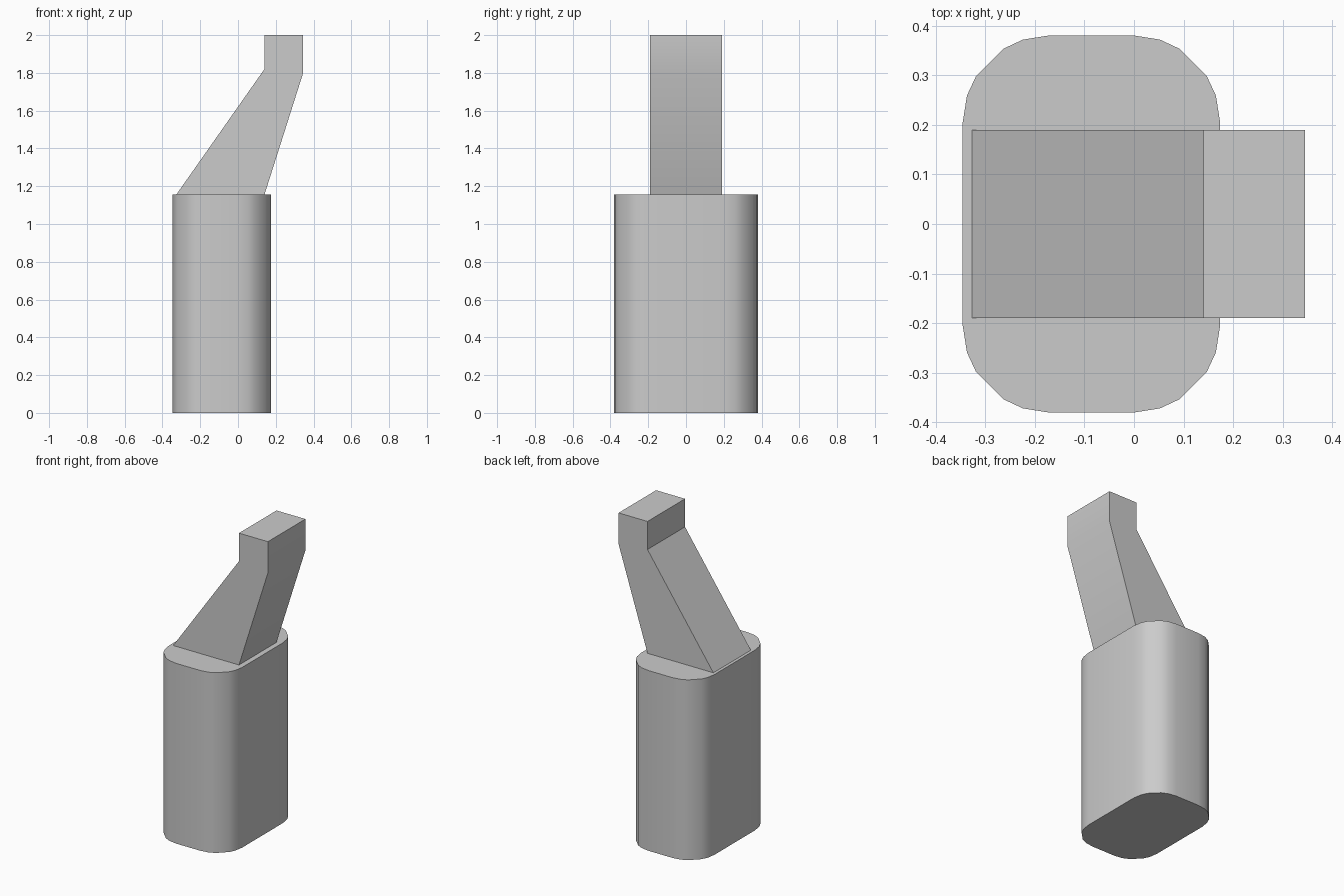
import bpy
import bmesh
from math import cos, sin, radians
from mathutils import Vector

cube = bpy.data.objects.get("Cube")
if cube:
    bpy.data.objects.remove(cube, do_unlink=True)

# Single material
grey = bpy.data.materials.new("light_grey")
grey.use_nodes = True
colour = (0.6, 0.6, 0.6, 1)
grey.diffuse_color = colour
grey.node_tree.nodes["Principled BSDF"].inputs["Base Color"].default_value = colour


def prism(name, profile, direction):
    """Extrude a closed profile along a direction into a solid."""
    bm = bmesh.new()
    face = bm.faces.new([bm.verts.new(p) for p in profile])
    result = bmesh.ops.extrude_face_region(bm, geom=[face], use_keep_orig=True)
    moved = [g for g in result["geom"] if isinstance(g, bmesh.types.BMVert)]
    bmesh.ops.translate(bm, verts=moved, vec=Vector(direction))
    bmesh.ops.recalc_face_normals(bm, faces=bm.faces[:])
    mesh = bpy.data.meshes.new(name)
    bm.to_mesh(mesh)
    bm.free()
    mesh.materials.append(grey)
    obj = bpy.data.objects.new(name, mesh)
    bpy.context.collection.objects.link(obj)
    bpy.ops.object.select_all(action="DESELECT")
    obj.select_set(True)
    bpy.context.view_layer.objects.active = obj
    bpy.ops.object.shade_smooth_by_angle(angle=radians(30))
    return obj


# Body: rounded rectangle, extruded upwards
centre_x, half_x, half_y, radius, height = -0.086, 0.26, 0.381, 0.176, 1.155
outline = []
for quarter, (sx, sy) in enumerate([(1, 1), (-1, 1), (-1, -1), (1, -1)]):
    for angle in (0, 18, 32, 58, 72, 90):
        a = radians(angle + 90 * quarter)
        outline.append((centre_x + sx * (half_x - radius) + radius * cos(a),
                        sy * (half_y - radius) + radius * sin(a), 0))
prism("body", outline, (0, 0, height))

# Neck: slanted side profile with an upright end, extruded front to back
half_width = 0.19
side = [(-0.327, height), (0.14, height), (0.345, 1.8),
        (0.345, 2), (0.14, 2), (0.14, 1.82)]
prism("neck", [(x, -half_width, z) for x, z in side], (0, 2 * half_width, 0))
